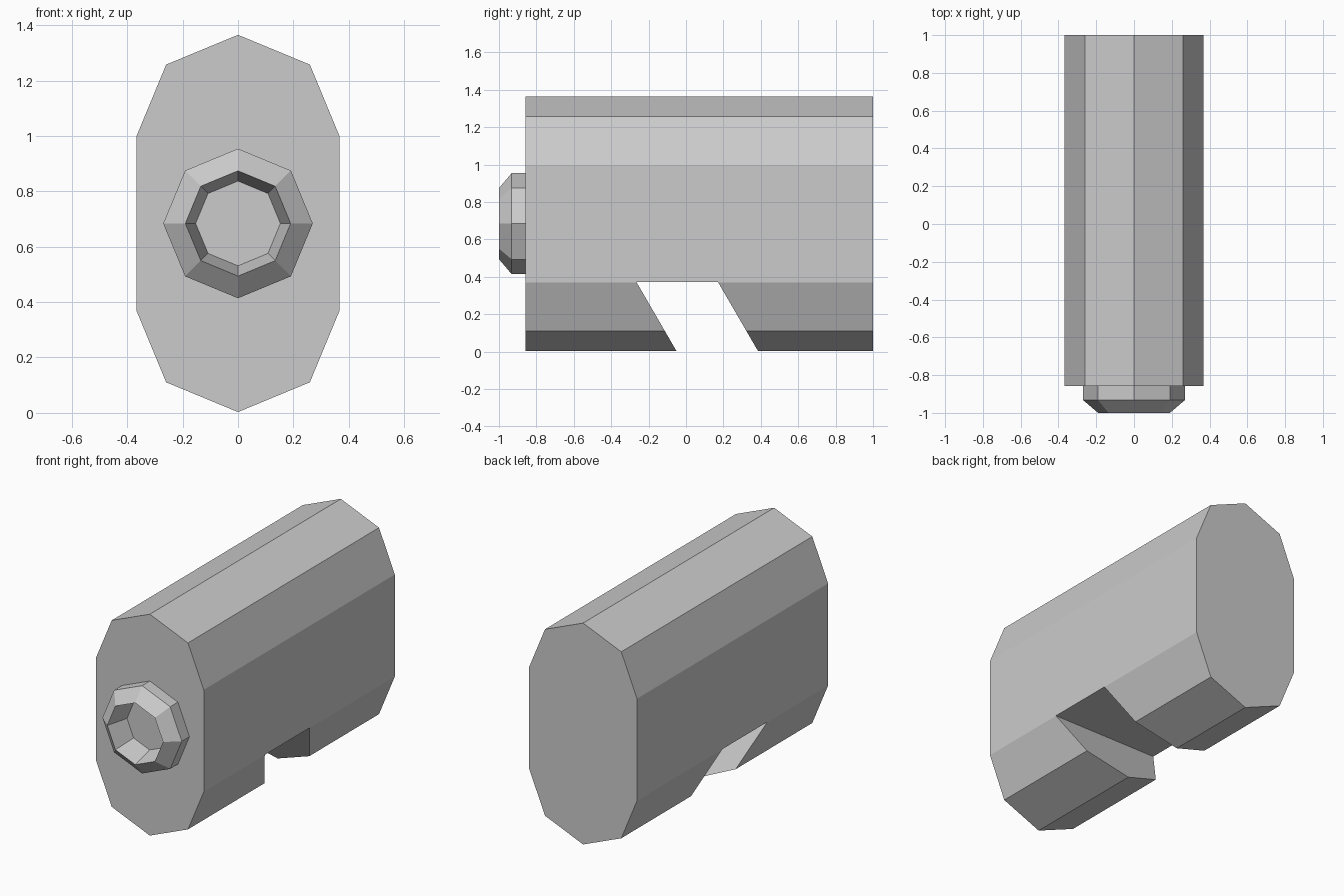
import bpy, math

cube = bpy.data.objects.get("Cube")
if cube:
    bpy.data.objects.remove(cube, do_unlink=True)

grey = bpy.data.materials.new("plain grey")
grey.use_nodes = True
grey.diffuse_color = (0.6, 0.6, 0.6, 1)
grey.node_tree.nodes["Principled BSDF"].inputs["Base Color"].default_value = (0.6, 0.6, 0.6, 1)


def loft(name, rings):
    """Bridge a row of equal-sized rings and cap both ends."""
    n = len(rings[0])
    faces = [[k * n + i, k * n + (i + 1) % n, (k + 1) * n + (i + 1) % n, (k + 1) * n + i]
             for k in range(len(rings) - 1) for i in range(n)]
    faces.append(list(range(n))[::-1])
    faces.append([(len(rings) - 1) * n + i for i in range(n)])
    mesh = bpy.data.meshes.new(name)
    mesh.from_pydata([p for ring in rings for p in ring], [], faces)
    mesh.materials.append(grey)
    ob = bpy.data.objects.new(name, mesh)
    bpy.context.collection.objects.link(ob)
    return ob


def octagon(radius, y, z):
    return [(radius * math.cos(i * math.pi / 4), y, z + radius * math.sin(i * math.pi / 4))
            for i in range(8)]


FRONT, BACK, MID = -0.857, 1.0, 0.684

# Body: an octagon split at its middle and stretched upward
R, LOW, HIGH = 0.367, 0.37, 0.998
angles = [0, 45, 90, 135, 180, 180, 225, 270, 315, 360]
profile = [(R * math.cos(math.radians(a)),
            (HIGH if i < 5 else LOW) + R * math.sin(math.radians(a)))
           for i, a in enumerate(angles)]
body = loft("body", [[(x, y, z) for x, z in profile] for y in (BACK, FRONT)])

# Slanted slot across the underside
slope = -0.58
side = [(y + slope * (z - LOW), z)
        for y, z in ((-0.264, LOW + 0.001), (-0.264, -0.1), (0.172, -0.1), (0.172, LOW + 0.001))]
cutter = loft("slot_cutter", [[(x, y, z) for y, z in side] for x in (-0.6, 0.6)])
cutter.hide_render = True
cutter.display_type = 'WIRE'
cut = body.modifiers.new("slot", 'BOOLEAN')
cut.operation = 'DIFFERENCE'
cut.solver = 'EXACT'
cut.object = cutter

# Evaluate the cut into the body, then drop the cutter
bpy.context.view_layer.update()
result = bpy.data.meshes.new_from_object(body.evaluated_get(bpy.context.evaluated_depsgraph_get()))
body.modifiers.clear()
body.data = result
bpy.data.objects.remove(cutter, do_unlink=True)

# Nozzle: collar, chamfer, rim and tapered recess
steps = [(0.27, FRONT + 0.002), (0.27, -0.932), (0.19, -1.0), (0.153, FRONT - 0.003)]
loft("nozzle", [octagon(r, y, MID) for r, y in steps])

# Consistent outward normals
import bmesh
for name in ("body", "nozzle"):
    mesh = bpy.data.objects[name].data
    bm = bmesh.new()
    bm.from_mesh(mesh)
    bmesh.ops.recalc_face_normals(bm, faces=bm.faces)
    bm.to_mesh(mesh)
    bm.free()
